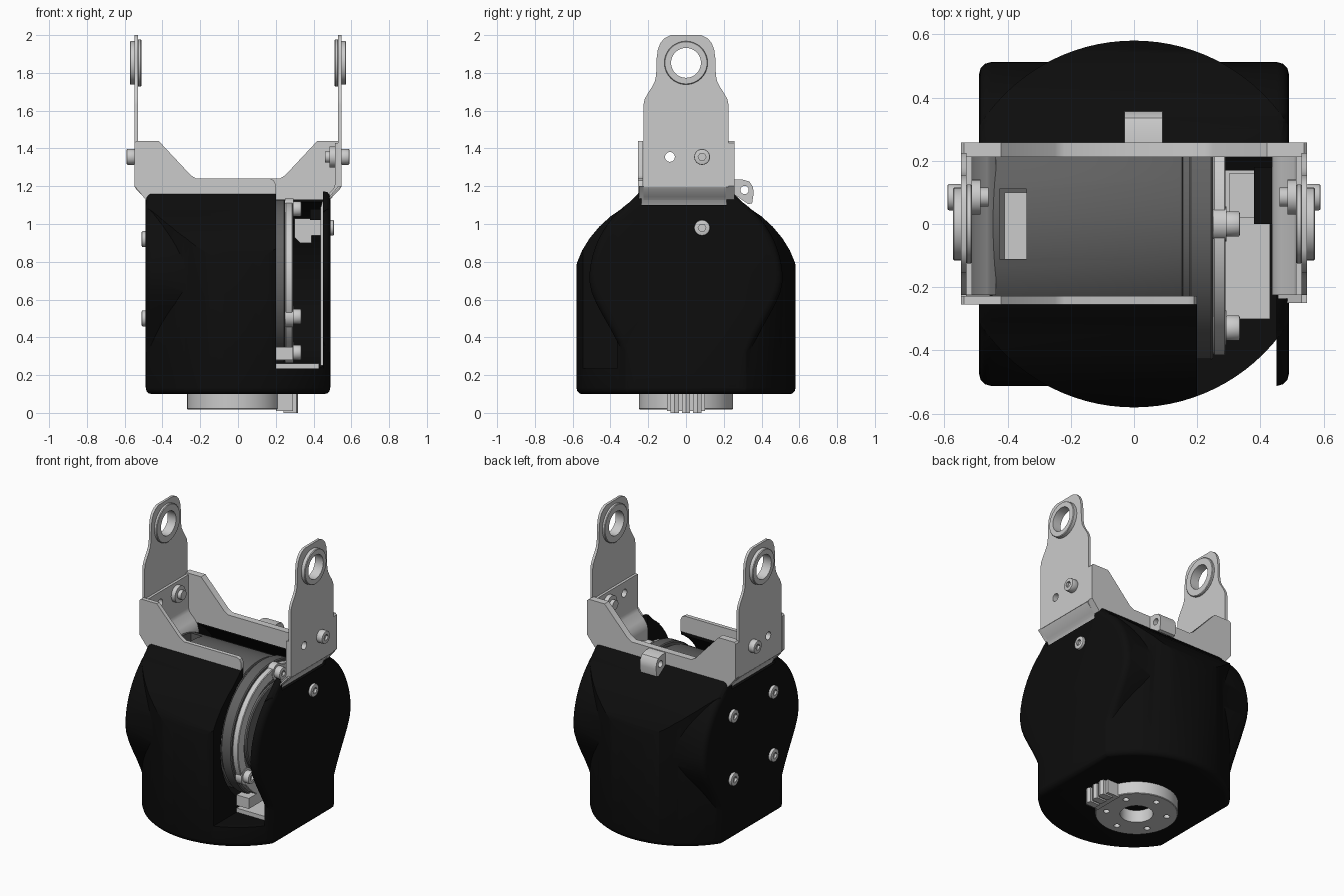
import bpy, bmesh, math

if "Cube" in bpy.data.objects:
    bpy.data.objects.remove(bpy.data.objects["Cube"])

def mat(name, v):
    m = bpy.data.materials.new(name)
    m.diffuse_color = (v, v, v, 1)
    m.use_nodes = True
    m.node_tree.nodes["Principled BSDF"].inputs["Base Color"].default_value = m.diffuse_color
    return m

BLACK, DARK = mat("black_plastic", 0.004), mat("dark_metal", 0.12)
PLACE = {'x': lambda u, v, t: (t, u, v), 'y': lambda u, v, t: (u, t, v), 'z': lambda u, v, t: (u, v, t)}

def prism(name, pts, axis, a, b, material=None, bevel=0, seg=3):
    """Extrude a 2D outline along an axis from a to b, optionally rounding the cap edges."""
    a, b = min(a, b), max(a, b)
    bm = bmesh.new()
    f = bm.faces.new([bm.verts.new(PLACE[axis](u, v, a)) for u, v in pts])
    g = bmesh.ops.extrude_face_region(bm, geom=[f])['geom']
    k = 'xyz'.index(axis)
    for v in g:
        if isinstance(v, bmesh.types.BMVert):
            v.co[k] += b - a
    bmesh.ops.recalc_face_normals(bm, faces=bm.faces[:])
    if bevel:
        es = [e for e in bm.edges if abs(e.verts[0].co[k] - e.verts[1].co[k]) < 1e-6]
        bmesh.ops.bevel(bm, geom=es, offset=bevel, segments=seg, affect='EDGES', profile=0.5)
    me = bpy.data.meshes.new(name)
    bm.to_mesh(me)
    bm.free()
    ob = bpy.data.objects.new(name, me)
    bpy.context.collection.objects.link(ob)
    if material:
        me.materials.append(material)
    return ob

def circle(u, v, r, n=48):
    return [(u + r * math.cos(2 * math.pi * i / n), v + r * math.sin(2 * math.pi * i / n)) for i in range(n)]

def rect(u0, u1, v0, v1):
    return [(u0, v0), (u1, v0), (u1, v1), (u0, v1)]

def mirrored(half):
    return half + [(-u, v) for u, v in reversed(half)]

def flip(pts, s):
    return [(s * u, v) for u, v in pts]

def combine(ob, tool, op='DIFFERENCE'):
    m = ob.modifiers.new("bool", 'BOOLEAN')
    m.operation, m.object, m.solver = op, tool, 'EXACT'
    bpy.context.view_layer.objects.active = ob
    bpy.ops.object.modifier_apply(modifier=m.name)
    bpy.data.objects.remove(tool)
    return ob

def hole(ob, axis, u, v, r, a, b, n=24):
    return combine(ob, prism("cutter", circle(u, v, r, n), axis, a, b))

def tube(name, u, v, r, ri, a, b, material=None, axis='x'):
    return hole(prism(name, circle(u, v, r), axis, a, b, material, 0.004, 1), axis, u, v, ri, a - 1, b + 1, 48)

def screw(name, s, y, z, x0, x1, r=0.042):
    """Round-head screw along x with hex socket; s is the facing side."""
    ob = prism(name, circle(y, z, r, 28), 'x', s * x0, s * x1, None, 0.006, 2)
    return combine(ob, prism("socket", circle(y, z, r * 0.5, 6), 'x', s * (x1 - 0.016), s * (x1 + 0.05)))

MZ = 0.70  # motor axis height

# Outer shell: upright column merged with a sideways motor housing
column = prism("shell", circle(0, 0, 0.58, 96), 'z', 0.098, 1.4, BLACK, 0.035)
arch = [(0.6, 0.1), (0.6, 0.72), (0.575, 0.80), (0.55, 0.86), (0.51, 0.925), (0.46, 0.985), (0.4, 1.04),
        (0.32, 1.095), (0.25, 1.165), (0.2, 1.19)]
combine(column, prism("arch", mirrored(arch), 'x', -0.488, 0.488, BLACK, 0.03), 'INTERSECT')
half = [(0.30, 0.102), (0.305, 0.2), (0.325, 0.29), (0.36, 0.37), (0.40, 0.445), (0.44, 0.515), (0.475, 0.58), (0.5, 0.64)]
half += [(0.512 * math.cos(t), MZ + 0.512 * math.sin(t)) for t in [math.radians(5 * i) for i in range(18)]]
shell = combine(column, prism("housing", mirrored(half), 'x', -0.49, 0.49, BLACK, 0.038), 'UNION')
for tool in (prism("cavity", circle(0, MZ, 0.47, 64), 'x', -0.46, 0.447),
             prism("front_window", rect(0.2, 0.45, 0.235, 1.5), 'y', -0.8, 0.1),
             prism("top_notch", rect(-0.235, 0.215, 1.1, 1.5), 'x', -0.8, 0.8)):
    combine(shell, tool)

# Motor inside the shell
motor = prism("motor_body", circle(0, MZ, 0.42, 96), 'x', -0.45, 0.155, DARK, 0.01, 2)
combine(motor, prism("cutter", rect(-0.425, -0.34, -0.11, 0.11), 'z', 0.95, 1.3))
prism("motor_slot_floor", rect(-0.41, -0.34, -0.11, 0.10), 'z', 0.94, 1.04)
prism("motor_groove", circle(0, MZ, 0.405, 96), 'x', 0.15, 0.18, DARK)
prism("motor_flange", circle(0, MZ, 0.43, 96), 'x', 0.175, 0.25, DARK, 0.006, 1)
prism("motor_hub", circle(0, MZ, 0.3), 'x', 0.25, 0.275, DARK, 0.006, 1)
tube("motor_ring", 0, MZ, 0.415, 0.35, 0.25, 0.29)
for i, deg in enumerate((90, 210, 330, 270)):
    y, z = 0.38 * math.cos(math.radians(deg)), MZ + 0.38 * math.sin(math.radians(deg))
    prism(f"ring_lug_{i}", circle(y, z, 0.055, 24), 'x', 0.25, 0.293)
    screw(f"ring_screw_{i}", 1, y, z, 0.29, 0.335, 0.04)

# Inner mounts
prism("floor_plate", rect(0.2, 0.43, -0.3, 0.3), 'z', 0.22, 0.262)
prism("floor_block", rect(0.2, 0.29, 0.28, 0.35), 'y', -0.3, -0.08)
prism("wall_lug", [(0.3, 0.93), (0.33, 0.9), (0.39, 0.9), (0.39, 0.94), (0.44, 0.94), (0.44, 1.03), (0.3, 1.03)], 'y', 0.02, 0.16)
prism("wall_connector", rect(0.38, 0.44, 1.02, 1.08), 'y', 0.0, 0.18, BLACK)

# Bracket front and back plates
left = [(-0.49, 1.13), (-0.547, 1.2), (-0.547, 1.43), (-0.537, 1.44), (-0.42, 1.44), (-0.25, 1.258), (-0.22, 1.24)]
prism("bracket_front", left + [(0.17, 1.24), (0.19, 1.23), (0.2, 1.21), (0.2, 1.13)], 'y', -0.255, -0.228)
prism("bracket_back", mirrored(left), 'y', 0.212, 0.258)

# Back tab with cross hole
tab = prism("back_tab", [(0.25, 1.235), (0.3, 1.235), (0.335, 1.225), (0.355, 1.195), (0.358, 1.16), (0.35, 1.11),
                         (0.33, 1.105), (0.25, 1.16)], 'x', -0.03, 0.09)
hole(tab, 'x', 0.31, 1.18, 0.022, -0.2, 0.2)

# Side plates, ears, bearing rings and side screws, both sides
side = [(0.53, 1.43), (0.53, 1.2), (0.547, 1.2), (0.54, 1.185), (0.5, 1.145), (0.472, 1.115), (0.455, 1.08)]
side_in = [(0.437, 1.085), (0.445, 1.115), (0.465, 1.145), (0.505, 1.185), (0.513, 1.21), (0.513, 1.43)]
ear_half = [(0.225, 1.195), (0.225, 1.63), (0.219, 1.66), (0.203, 1.69), (0.18, 1.725), (0.165, 1.755), (0.158, 1.79),
            (0.155, 1.88), (0.149, 1.925), (0.135, 1.96), (0.112, 1.985), (0.08, 2.0)]
for s, n, bottom in ((1, "right", 0.25), (-1, "left", 0.95)):
    prof = side + [(0.455, bottom), (0.437, bottom)] + side_in
    prism(f"{n}_side_plate", flip(prof, s), 'y', -0.225, 0.212)
    prism(f"{n}_bend", flip([(0.547, 1.2), (0.49, 1.14), (0.47, 1.1), (0.455, 1.11), (0.53, 1.2)], s), 'y', -0.25, 0.25)
    ear = prism(f"{n}_ear", mirrored(ear_half), 'x', s * 0.53, s * 0.547)
    hole(ear, 'x', 0, 1.853, 0.08, -1, 1, 48)
    hole(ear, 'x', -0.085, 1.355, 0.026, -1, 1)
    hole(bpy.data.objects[f"{n}_side_plate"], 'x', -0.085, 1.355, 0.026, -1, 1)
    a, b = sorted((s * 0.53, s * 0.573))
    tube(f"{n}_bearing", 0, 1.853, 0.115, 0.079, a, b)
    a, b = sorted((s * 0.512, s * 0.532))
    tube(f"{n}_bearing_lip", 0, 1.853, 0.125, 0.079, a, b)
    screw(f"{n}_ear_screw", s, 0.085, 1.355, 0.545, 0.59)
    prism(f"{n}_ear_nut", circle(0.085, 1.355, 0.055, 32), 'x', s * 0.485, s * 0.515)
    prism(f"{n}_screw_end", circle(0.085, 1.355, 0.03, 24), 'x', s * 0.46, s * 0.49)

# Shell screws
screw("right_wall_screw", 1, 0.085, 0.98, 0.485, 0.508)
for i, (y, z) in enumerate([(y, z) for y in (-0.21, 0.21) for z in (0.5, 0.92)]):
    screw(f"left_wall_screw_{i}", -1, y, z, 0.485, 0.51)

# Output flange underneath, with bolt circle and toothed stop
flange = tube("output_flange", -0.02, 0, 0.25, 0.1, 0.018, 0.13, None, 'z')
for i in range(6):
    t = math.radians(60 * i + 30)
    hole(flange, 'z', -0.02 + 0.185 * math.cos(t), 0.185 * math.sin(t), 0.019, -0.1, 0.07, 16)
prism("flange_stop", rect(0.2, 0.29, -0.1, 0.1), 'z', 0.01, 0.12)
for i, y in enumerate((-0.06, 0, 0.06)):
    prism(f"stop_tooth_{i}", [(0.24, y - 0.022), (0.31, y - 0.022), (0.318, y), (0.31, y + 0.022), (0.24, y + 0.022)], 'z', 0.0, 0.12)

# Smooth round surfaces, keep hard edges
for ob in bpy.data.objects:
    ob.select_set(True)
bpy.context.view_layer.objects.active = shell
bpy.ops.object.shade_smooth_by_angle(angle=math.radians(32))
